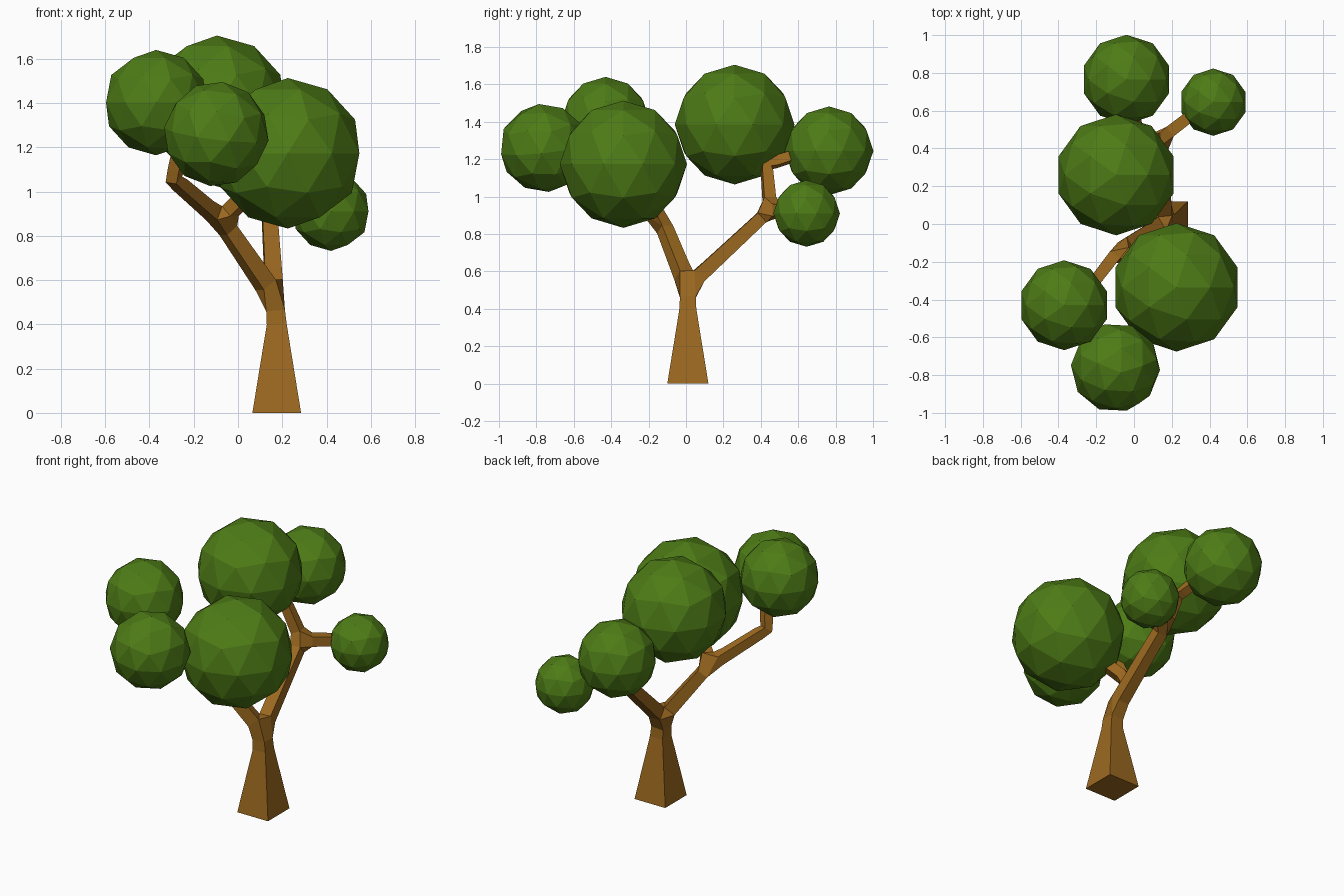
import bpy, math

if "Cube" in bpy.data.objects:
    bpy.data.objects.remove(bpy.data.objects["Cube"])

def material(name, color):
    m = bpy.data.materials.new(name)
    m.diffuse_color = (*color, 1)
    m.use_nodes = True
    m.node_tree.nodes["Principled BSDF"].inputs["Base Color"].default_value = m.diffuse_color
    return m

bark = material("bark", (0.33, 0.14, 0.014))
leaf = material("leaf", (0.075, 0.2, 0.008))

# Trunk and branches: a skinned skeleton of (x, y, z, radius)
nodes = [
    (0.175, 0.01, 0.00, 0.11), (0.175, 0.01, 0.40, 0.045), (0.165, 0.01, 0.52, 0.04),
    (0.14, 0.45, 0.93, 0.033), (0.40, 0.65, 0.92, 0.028),
    (0.03, 0.43, 1.17, 0.028), (-0.04, 0.74, 1.27, 0.025),
    (-0.075, -0.13, 0.87, 0.033), (0.15, -0.30, 1.10, 0.028),
    (-0.29, -0.41, 1.055, 0.028), (-0.25, -0.47, 1.24, 0.028), (-0.12, -0.70, 1.26, 0.025),
]
links = [(0, 1), (1, 2), (2, 3), (3, 4), (3, 5), (5, 6),
         (2, 7), (7, 8), (7, 9), (9, 10), (10, 11)]
mesh = bpy.data.meshes.new("trunk_and_branches")
mesh.from_pydata([n[:3] for n in nodes], links, [])
tree = bpy.data.objects.new("trunk_and_branches", mesh)
bpy.context.collection.objects.link(tree)
skin = tree.modifiers.new("skin", 'SKIN')
skin.use_smooth_shade = False
for i, n in enumerate(nodes):
    v = mesh.skin_vertices[0].data[i]
    v.radius = (n[3], n[3])
    v.use_root = i == 0
mesh.materials.append(bark)

# Leaf clumps: low-poly balls (centre, radius, rotation in degrees)
clumps = [
    ((-0.04, 0.765, 1.245), 0.237, (0, 0, 0)),
    ((0.42, 0.645, 0.91), 0.178, (0, 0, 0)),
    ((-0.095, 0.26, 1.385), 0.32, (0, 0, 0)),
    ((0.225, -0.335, 1.173), 0.34, (0, 0, 0)),
    ((-0.37, -0.43, 1.402), 0.238, (0, 0, 0)),
    ((-0.098, -0.76, 1.26), 0.238, (8, 5, 15)),
]
for i, (centre, r, rot) in enumerate(clumps):
    bpy.ops.mesh.primitive_ico_sphere_add(subdivisions=2, radius=r, location=centre,
                                          rotation=[math.radians(a) for a in rot])
    ob = bpy.context.object
    ob.name = f"leaf_clump_{i + 1}"
    ob.data.materials.append(leaf)
